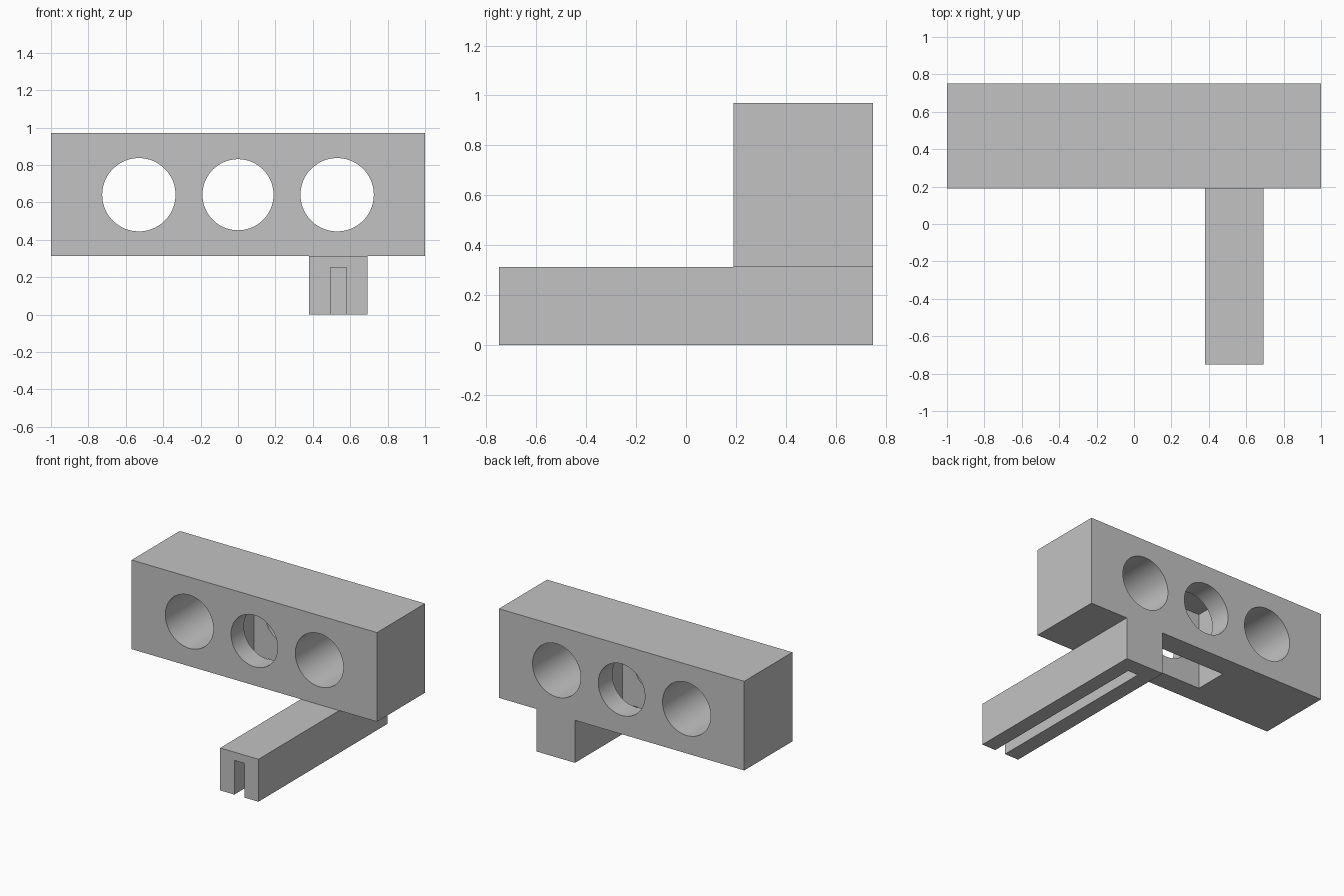
import bpy
import math
from mathutils import Vector

old = bpy.data.objects.get("Cube")
if old:
    bpy.data.objects.remove(old, do_unlink=True)

grey = bpy.data.materials.new("light_grey")
grey.use_nodes = True
colour = (0.545, 0.545, 0.545, 1)
grey.diffuse_color = colour
grey.node_tree.nodes["Principled BSDF"].inputs["Base Color"].default_value = colour


def box(name, low, high):
    """Box between two opposite corners."""
    low, high = Vector(low), Vector(high)
    bpy.ops.mesh.primitive_cube_add(size=1, location=(low + high) / 2)
    obj = bpy.context.object
    obj.name = name
    obj.scale = high - low
    bpy.ops.object.transform_apply(location=False, rotation=False, scale=True)
    obj.data.materials.append(grey)
    return obj


def bore(name, x, z, radius):
    """Cylinder cutter running front to back."""
    bpy.ops.mesh.primitive_cylinder_add(
        vertices=96, radius=radius, depth=2, location=(x, 0.47, z),
        rotation=(math.pi / 2, 0, 0))
    obj = bpy.context.object
    obj.name = name
    obj.data.materials.append(grey)
    return obj


def cut(target, cutters):
    """Subtract the cutters, then remove them."""
    for cutter in cutters:
        cutter.hide_render = True
        mod = target.modifiers.new("cut", "BOOLEAN")
        mod.operation = "DIFFERENCE"
        mod.solver = "EXACT"
        mod.object = cutter
        bpy.context.view_layer.objects.active = target
        bpy.ops.object.modifier_apply(modifier=mod.name)
        bpy.data.objects.remove(cutter, do_unlink=True)


def smooth(obj):
    bpy.ops.object.select_all(action="DESELECT")
    obj.select_set(True)
    bpy.context.view_layer.objects.active = obj
    bpy.ops.object.shade_smooth_by_angle(angle=math.radians(30))


# Main block with three bores and a pocket open at the underside
block = box("bored_block", (-1, 0.19, 0.313), (1, 0.75, 0.97))
cut(block, [
    bore("left_bore", 0.53, 0.641, 0.196),
    bore("right_bore", -0.53, 0.641, 0.196),
    bore("middle_bore", 0, 0.641, 0.19),
    box("pocket", (-0.28, 0.34, 0.2), (0.28, 0.587, 0.88)),
])
smooth(block)

# Arm under the block with a slot along its underside
arm = box("slotted_arm", (0.38, -0.75, 0), (0.692, 0.75, 0.313))
cut(arm, [box("slot", (0.495, -1, -0.1), (0.579, 0.63, 0.252))])
